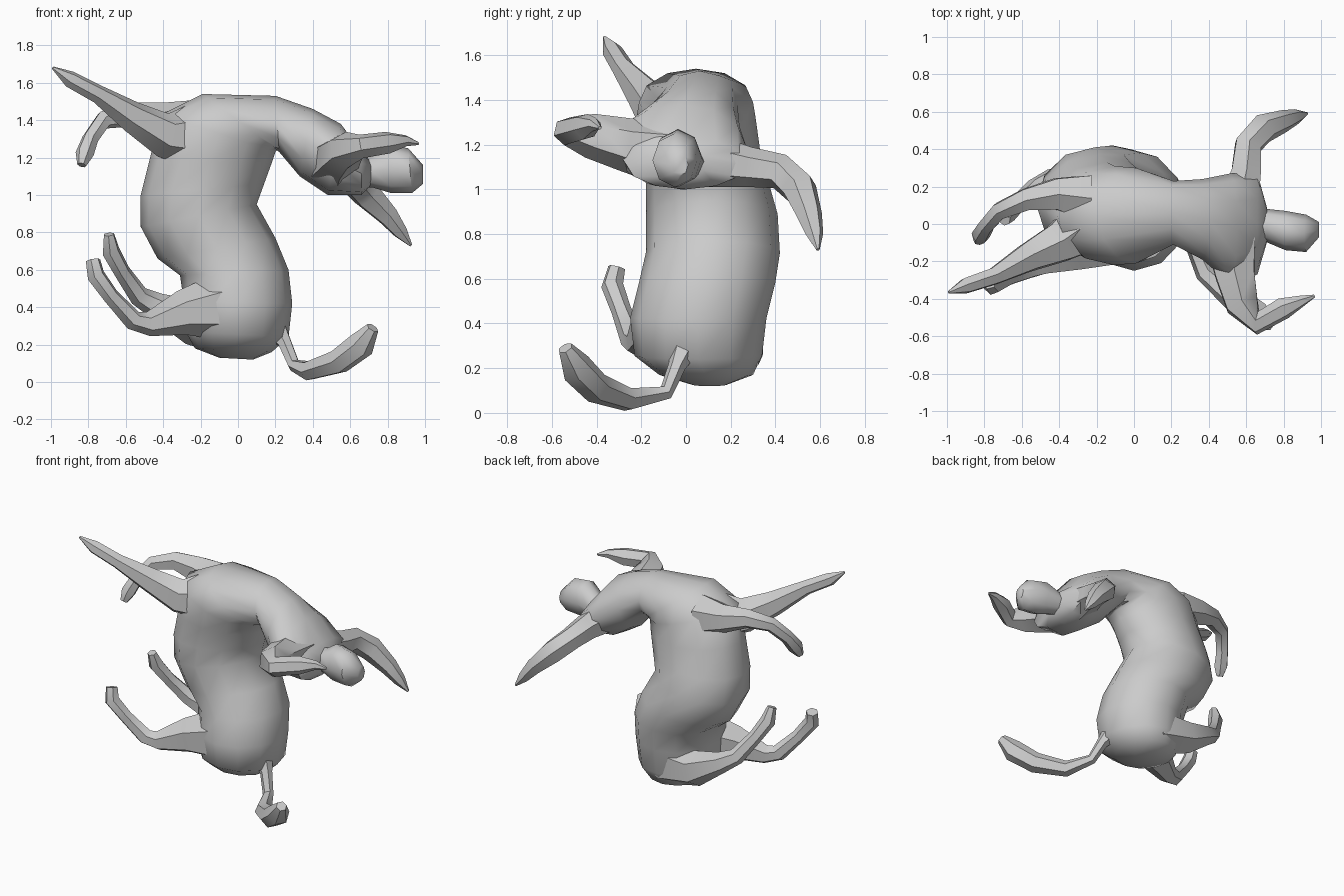
import bpy, math
from mathutils import Vector


def skin(name, rings):
    """Loft a closed skin through equal-sized rings of points."""
    n = len(rings[0])
    verts = [p for r in rings for p in r]
    faces = [(k * n + i, k * n + (i + 1) % n, (k + 1) * n + (i + 1) % n, (k + 1) * n + i)
             for k in range(len(rings) - 1) for i in range(n)]
    faces += [tuple(reversed(range(n))), tuple(range(len(verts) - n, len(verts)))]
    me = bpy.data.meshes.new(name)
    me.from_pydata([tuple(v) for v in verts], [], faces)
    ob = bpy.data.objects.new(name, me)
    bpy.context.collection.objects.link(ob)
    bpy.context.view_layer.objects.active = ob
    ob.select_set(True)
    bpy.ops.object.mode_set(mode='EDIT')
    bpy.ops.mesh.select_all(action='SELECT')
    bpy.ops.mesh.normals_make_consistent(inside=False)
    bpy.ops.object.mode_set(mode='OBJECT')
    bpy.ops.object.shade_smooth_by_angle(angle=math.radians(50))
    ob.select_set(False)
    return ob


def limb(name, path, n=6):
    """Tapered tube along (x, y, z, radius) points."""
    pts = [Vector(p[:3]) for p in path]
    rings, u = [], None
    for k, p in enumerate(pts):
        t = (pts[min(k + 1, len(pts) - 1)] - pts[max(k - 1, 0)]).normalized()
        u = Vector((0, 0, 1)) if u is None else u
        u = (u - t * u.dot(t)).normalized()
        v = t.cross(u)
        rings.append([p + path[k][3] * (u * math.cos(a) + v * math.sin(a))
                      for a in (2 * math.pi * i / n for i in range(n))])
    return skin(name, rings)


def trunk(name, sections, n=12):
    """Oval sections: outer x,z / inner x,z / y min,max."""
    rings = []
    for ox, oz, ix, iz, y0, y1 in sections:
        ring = []
        for i in range(n):
            a = 2 * math.pi * i / n
            s = 0.5 + 0.5 * math.cos(a)
            ring.append(Vector((ox + (ix - ox) * s,
                                (y0 + y1) / 2 + (y1 - y0) / 2 * math.sin(a),
                                oz + (iz - oz) * s)))
        rings.append(ring)
    return skin(name, rings)


# Body: rump at the bottom, curling up and over to the shoulders
trunk("body", [
    (-0.10, 0.13, 0.08, 0.12, 0.03, 0.18),
    (-0.23, 0.18, 0.18, 0.16, -0.12, 0.30),
    (-0.28, 0.27, 0.27, 0.24, -0.23, 0.34),
    (-0.29, 0.43, 0.29, 0.42, -0.25, 0.36),
    (-0.31, 0.57, 0.27, 0.60, -0.21, 0.40),
    (-0.43, 0.66, 0.20, 0.77, -0.18, 0.42),
    (-0.52, 0.83, 0.10, 0.95, -0.18, 0.41),
    (-0.52, 1.00, 0.14, 1.06, -0.18, 0.37),
    (-0.47, 1.20, 0.18, 1.17, -0.19, 0.33),
    (-0.41, 1.43, 0.20, 1.23, -0.22, 0.31),
    (-0.19, 1.54, 0.21, 1.24, -0.21, 0.30),
    (0.20, 1.53, 0.22, 1.23, -0.11, 0.23),
    (0.40, 1.46, 0.33, 1.10, -0.19, 0.24),
    (0.55, 1.38, 0.48, 1.00, -0.32, 0.27),
    (0.66, 1.23, 0.66, 1.00, -0.27, 0.27),
    (0.71, 1.19, 0.71, 1.05, -0.10, 0.09)])

# Head
trunk("head", [
    (0.64, 1.20, 0.64, 1.04, -0.09, 0.08),
    (0.71, 1.21, 0.72, 1.04, -0.10, 0.08),
    (0.80, 1.27, 0.82, 1.01, -0.14, 0.07),
    (0.91, 1.25, 0.93, 1.01, -0.15, 0.05),
    (0.99, 1.16, 0.99, 1.06, -0.07, 0.01)], 8)

# Arms
limb("right_arm", [(0.52, -0.10, 1.17, 0.15), (0.54, -0.27, 1.20, 0.12),
                   (0.58, -0.43, 1.24, 0.10), (0.66, -0.53, 1.26, 0.065),
                   (0.80, -0.45, 1.28, 0.06), (0.90, -0.41, 1.29, 0.03),
                   (0.965, -0.385, 1.275, 0.008)])
limb("left_arm", [(0.56, 0.10, 1.13, 0.12), (0.60, 0.28, 1.10, 0.09),
                  (0.61, 0.42, 1.08, 0.08), (0.69, 0.51, 1.00, 0.08),
                  (0.80, 0.55, 0.89, 0.06), (0.87, 0.575, 0.80, 0.04),
                  (0.925, 0.59, 0.73, 0.008)])

# Front legs, reaching back and up
limb("front_leg_right", [(-0.25, 0.0, 1.32, 0.17), (-0.40, -0.10, 1.32, 0.12),
                         (-0.57, -0.18, 1.42, 0.085), (-0.75, -0.28, 1.54, 0.05),
                         (-0.90, -0.33, 1.62, 0.045), (-0.99, -0.365, 1.68, 0.008)])
limb("front_leg_left", [(-0.25, 0.14, 1.37, 0.14), (-0.42, 0.16, 1.40, 0.095),
                        (-0.58, 0.13, 1.43, 0.065), (-0.72, 0.07, 1.40, 0.05),
                        (-0.79, -0.01, 1.30, 0.045), (-0.82, -0.06, 1.22, 0.05),
                        (-0.835, -0.09, 1.16, 0.025)])

# Hind legs, kicked up behind
limb("hind_leg_right", [(-0.10, -0.06, 0.40, 0.18), (-0.30, -0.14, 0.37, 0.12),
                        (-0.48, -0.21, 0.31, 0.065), (-0.56, -0.24, 0.33, 0.055),
                        (-0.68, -0.29, 0.46, 0.045), (-0.76, -0.33, 0.57, 0.05),
                        (-0.775, -0.31, 0.65, 0.04)])
limb("hind_leg_left", [(-0.02, 0.18, 0.30, 0.17), (-0.25, 0.24, 0.32, 0.12),
                       (-0.44, 0.23, 0.41, 0.07), (-0.53, 0.19, 0.46, 0.055),
                       (-0.62, 0.11, 0.59, 0.045), (-0.68, 0.05, 0.70, 0.05),
                       (-0.69, 0.02, 0.79, 0.03)])

# Tail
limb("tail", [(0.19, 0.0, 0.30, 0.07), (0.25, -0.04, 0.21, 0.04),
              (0.30, -0.09, 0.09, 0.035), (0.38, -0.26, 0.06, 0.055),
              (0.54, -0.40, 0.11, 0.07), (0.66, -0.49, 0.20, 0.075),
              (0.72, -0.54, 0.29, 0.035)])
